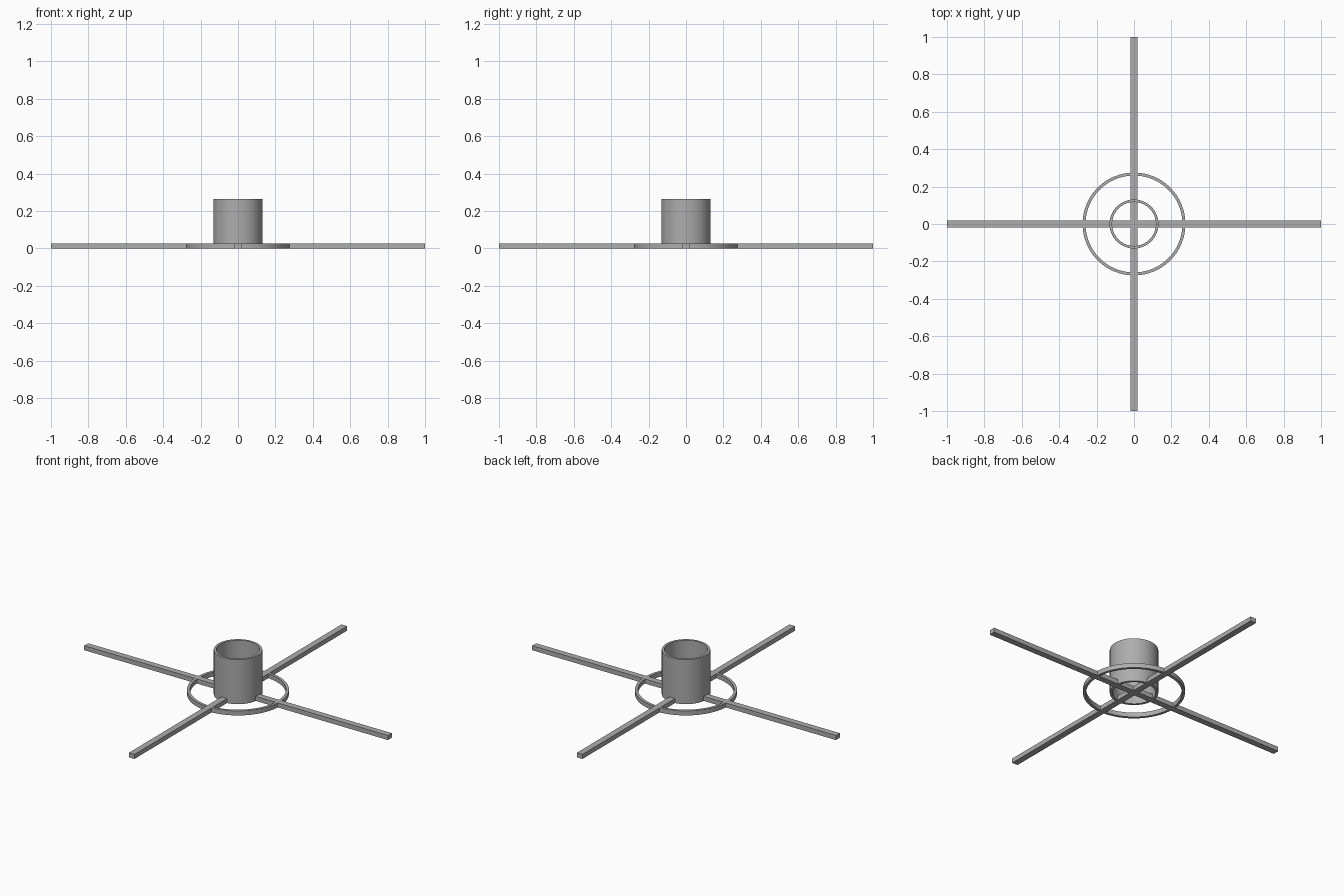
import bpy, bmesh, math

cube = bpy.data.objects.get("Cube")
if cube:
    bpy.data.objects.remove(cube, do_unlink=True)

BAR_W, BAR_H = 0.037, 0.027

# Single grey metal
metal = bpy.data.materials.new("grey_metal")
metal.use_nodes = True
GREY = (0.42, 0.42, 0.42, 1)
metal.diffuse_color = GREY
metal.node_tree.nodes["Principled BSDF"].inputs["Base Color"].default_value = GREY


def make_object(name, bm):
    bmesh.ops.recalc_face_normals(bm, faces=bm.faces)
    mesh = bpy.data.meshes.new(name)
    bm.to_mesh(mesh)
    bm.free()
    mesh.materials.append(metal)
    obj = bpy.data.objects.new(name, mesh)
    bpy.context.collection.objects.link(obj)
    return obj


def tube(name, outer, inner, height, segments=64):
    """Spin a rectangular wall profile around z, standing on the ground."""
    bm = bmesh.new()
    corners = [(inner, 0), (outer, 0), (outer, height), (inner, height)]
    verts = [bm.verts.new((r, 0, z)) for r, z in corners]
    edges = [bm.edges.new((verts[i], verts[i - 1])) for i in range(4)]
    bmesh.ops.spin(bm, geom=verts + edges, cent=(0, 0, 0), axis=(0, 0, 1),
                   angle=math.tau, steps=segments, use_merge=True)
    bmesh.ops.remove_doubles(bm, verts=bm.verts, dist=0.0001)
    obj = make_object(name, bm)
    bpy.ops.object.select_all(action="DESELECT")
    obj.select_set(True)
    bpy.context.view_layer.objects.active = obj
    bpy.ops.object.shade_smooth_by_angle(angle=math.radians(30))
    return obj


def bar(name, size_x, size_y):
    bm = bmesh.new()
    bmesh.ops.create_cube(bm, size=1)
    bmesh.ops.scale(bm, vec=(size_x, size_y, BAR_H), verts=bm.verts)
    bmesh.ops.translate(bm, vec=(0, 0, BAR_H / 2), verts=bm.verts)
    return make_object(name, bm)


# Crossed feet
bar("side_to_side_bar", 2, BAR_W)
bar("front_to_back_bar", BAR_W, 2)

# Bracing ring and open trunk holder
tube("brace_ring", 0.275, 0.259, BAR_H)
tube("holder_tube", 0.131, 0.117, 0.265)
